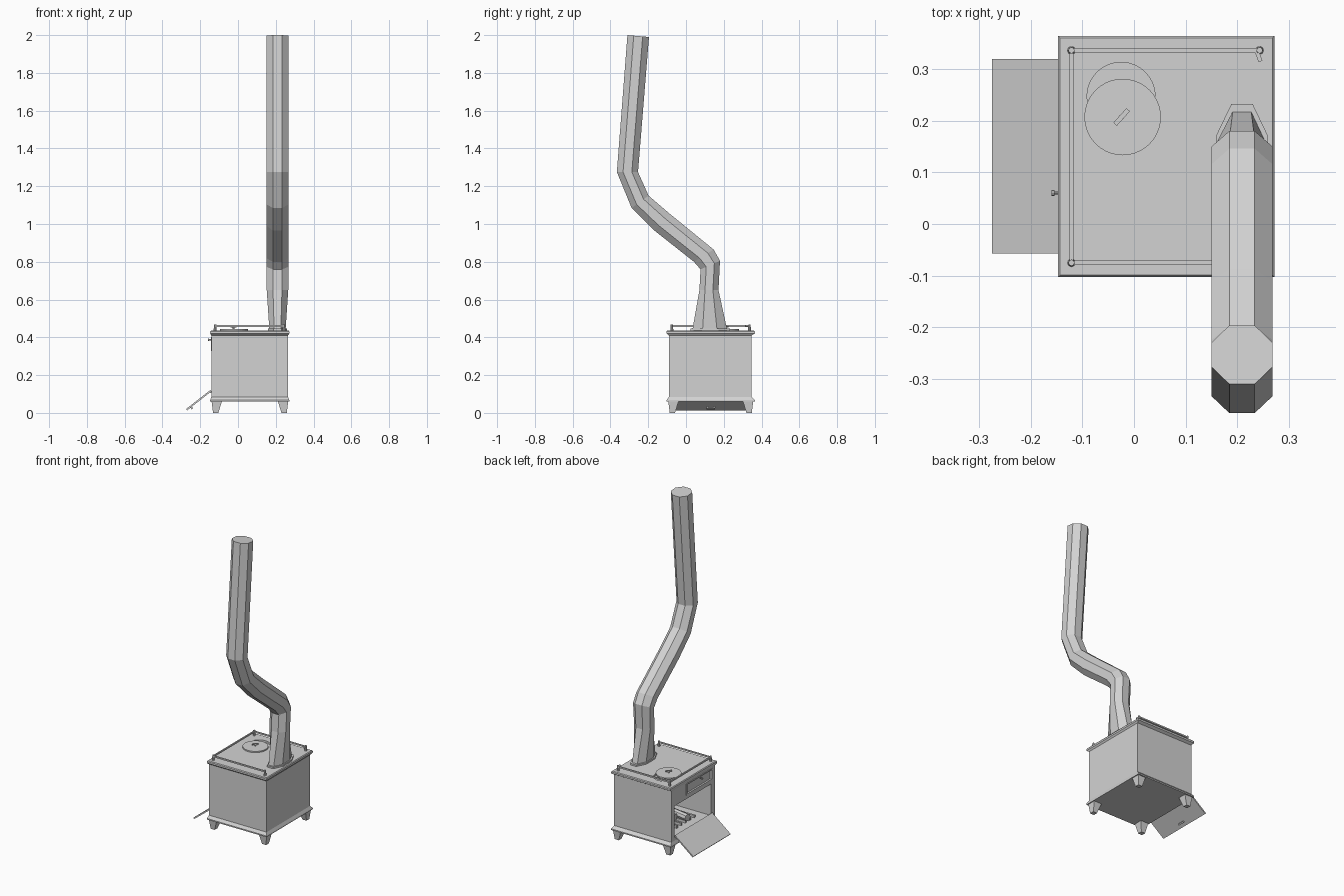
import bpy, bmesh, math
from mathutils import Vector, Matrix

if "Cube" in bpy.data.objects:
    bpy.data.objects.remove(bpy.data.objects["Cube"])

iron = bpy.data.materials.new("grey_iron")
iron.diffuse_color = (0.65, 0.65, 0.65, 1)
iron.use_nodes = True
iron.node_tree.nodes["Principled BSDF"].inputs["Base Color"].default_value = iron.diffuse_color


def finish(name, bm):
    bmesh.ops.recalc_face_normals(bm, faces=bm.faces)
    me = bpy.data.meshes.new(name)
    bm.to_mesh(me)
    bm.free()
    me.materials.append(iron)
    ob = bpy.data.objects.new(name, me)
    bpy.context.collection.objects.link(ob)
    return ob


def box(name, size, loc, rot=(0, 0, 0)):
    bm = bmesh.new()
    bmesh.ops.create_cube(bm, size=1, matrix=Matrix.Diagonal((*size, 1)))
    ob = finish(name, bm)
    ob.location, ob.rotation_euler = loc, rot
    return ob


def span(name, x0, x1, y0, y1, z0, z1):
    return box(name, (x1 - x0, y1 - y0, z1 - z0), ((x0 + x1) / 2, (y0 + y1) / 2, (z0 + z1) / 2))


def cyl(name, r, h, loc, n=32, rot=(0, 0, 0), r2=None):
    bm = bmesh.new()
    bmesh.ops.create_cone(bm, cap_ends=True, segments=n, radius1=r,
                          radius2=r if r2 is None else r2, depth=h)
    ob = finish(name, bm)
    ob.location, ob.rotation_euler = loc, rot
    return ob


def loft(name, rings):
    bm = bmesh.new()
    vs = [[bm.verts.new(p) for p in ring] for ring in rings]
    n = len(vs[0])
    for a, b in zip(vs, vs[1:]):
        for i in range(n):
            j = (i + 1) % n
            bm.faces.new((a[i], a[j], b[j], b[i]))
    bm.faces.new(vs[0])
    bm.faces.new(vs[-1])
    return finish(name, bm)


def rect(z, x0, x1, y0, y1):
    return [(x0, y0, z), (x1, y0, z), (x1, y1, z), (x0, y1, z)]


def cut(ob, cutter):
    m = ob.modifiers.new("cut", 'BOOLEAN')
    m.operation, m.solver, m.object = 'DIFFERENCE', 'EXACT', cutter
    bpy.context.view_layer.objects.active = ob
    bpy.context.view_layer.update()
    bpy.ops.object.modifier_apply(modifier=m.name)
    bpy.data.objects.remove(cutter)


# stove body with flared base, open firebox and drawer recess on the -x side
WALL = (-0.141, 0.264, -0.09, 0.347)
EDGE = (-0.147, 0.272, -0.103, 0.364)
body = loft("stove_body", [rect(0.06, *EDGE), rect(0.068, *EDGE),
                           rect(0.085, *WALL), rect(0.412, *WALL)])
cut(body, span("cutter", -0.2, 0.245, -0.05, 0.315, 0.105, 0.305))
cut(body, span("cutter", -0.2, -0.133, -0.062, 0.2, 0.328, 0.402))

# top plate with the cooking hole
INNER = (-0.143, 0.268, -0.099, 0.36)
plate = loft("top_plate", [rect(0.41, *WALL), rect(0.42, *EDGE),
                           rect(0.431, *EDGE), rect(0.436, *INNER)])
hole = cyl("cutter", 0.066, 0.024, (-0.025, 0.247, 0.436))
cut(plate, hole)

# lid pushed aside from the hole, with its grip
cyl("hole_lid", 0.074, 0.008, (-0.022, 0.207, 0.440), 40)
box("lid_grip", (0.038, 0.009, 0.008), (-0.024, 0.207, 0.456), (0, 0, math.radians(48)))
cyl("lid_grip_post", 0.005, 0.012, (-0.024, 0.207, 0.448), 8)

# tapered legs
for i, (x, sx) in enumerate(((-0.14, 1), (0.266, -1))):
    for j, (y, sy) in enumerate(((-0.094, 1), (0.356, -1))):
        def foot(z, o, w):
            return rect(z, x + sx * o, x + sx * (o + w), y + sy * o, y + sy * (o + w))
        loft(f"leg_{i}{j}", [foot(0, 0.008, 0.028), foot(0.062, 0, 0.055)])

# drawer front with frame and knob
span("drawer_front", -0.137, -0.13, -0.048, 0.186, 0.341, 0.389)
for name, y0, y1, z0, z1 in (("top", -0.062, 0.2, 0.394, 0.402), ("bottom", -0.062, 0.2, 0.328, 0.336),
                             ("left", 0.192, 0.2, 0.336, 0.394), ("right", -0.062, -0.054, 0.336, 0.394)):
    span("drawer_frame_" + name, -0.144, -0.132, y0, y1, z0, z1)
cyl("drawer_knob_stem", 0.003, 0.018, (-0.145, 0.06, 0.387), 8, (0, math.pi / 2, 0))
cyl("drawer_knob", 0.006, 0.006, (-0.157, 0.06, 0.387), 8, (0, math.pi / 2, 0))

# fold-down door, hanging open
tilt = math.pi - math.atan2(0.101, 0.129)
mid = Vector((-0.2075, 0.131, 0.0675))
turn = Matrix.Rotation(tilt, 3, 'Y')
box("open_door", (0.164, 0.376, 0.009), mid, (0, tilt, 0))
box("door_handle", (0.01, 0.045, 0.006), mid + turn @ Vector((0.055, 0, 0.012)), (0, tilt, 0))
for s in (-1, 1):
    box("door_handle_post", (0.008, 0.007, 0.01),
        mid + turn @ Vector((0.055, s * 0.018, 0.007)), (0, tilt, 0))
    cyl("door_hinge", 0.006, 0.04, (-0.146, 0.131 + s * 0.13, 0.112), 8, (math.pi / 2, 0, 0))

# grate and firewood inside the firebox
for i in range(6):
    span(f"grate_bar_{i}", -0.08, 0.2, 0.02 + i * 0.044, 0.032 + i * 0.044, 0.105, 0.12)
for i, (x, y, z, a) in enumerate(((0.0, 0.1, 0.142, 80), (0.06, 0.17, 0.142, 100), (0.03, 0.14, 0.18, 20))):
    cyl(f"firewood_{i}", 0.023, 0.19, (x, y, z), 8, (math.pi / 2, 0, math.radians(a)))

# U-shaped rail around the top, open on the +x side
RX0, RX1, RY0, RY1 = -0.121, 0.243, -0.075, 0.336
for name, x0, x1, y0, y1 in (("back", RX0, RX1, RY1, RY1), ("front", RX0, RX1, RY0, RY0),
                             ("side", RX0, RX0, RY0, RY1)):
    span("rail_" + name, x0 - 0.004, x1 + 0.004, y0 - 0.004, y1 + 0.004, 0.456, 0.465)
for x in (RX0, RX1):
    for y in (RY0, RY1):
        cyl("rail_post", 0.008, 0.034, (x, y, 0.452), 8, r2=0.006)
box("rail_end", (0.008, 0.022, 0.008), (0.241, 0.325, 0.4605), (0, 0, math.radians(20)))


# octagonal flue pipe: each ring is given by its front and back edge and half width
def octagon(y0, z0, y1, z1, hx):
    k = 1 / math.cos(math.pi / 8)
    ring = []
    for i in range(8):
        a = math.pi / 8 + i * math.pi / 4
        t = 0.5 + 0.5 * k * math.sin(a)
        ring.append((0.209 + hx * k * math.cos(a), y0 + (y1 - y0) * t, z0 + (z1 - z0) * t))
    return ring


loft("flue_flange", [octagon(0.024, z, 0.232, z, 0.05) for z in (0.434, 0.446)])
loft("flue_pipe", [octagon(*r) for r in (
    (0.034, 0.44, 0.218, 0.44, 0.043),
    (0.071, 0.65, 0.172, 0.65, 0.057),
    (0.077, 0.76, 0.18, 0.805, 0.059),
    (0.042, 0.80, 0.146, 0.865, 0.059),
    (-0.167, 0.965, -0.087, 1.055, 0.059),
    (-0.288, 1.085, -0.198, 1.15, 0.059),
    (-0.366, 1.275, -0.254, 1.275, 0.059),
    (-0.31, 2.0, -0.196, 1.99, 0.059))])
